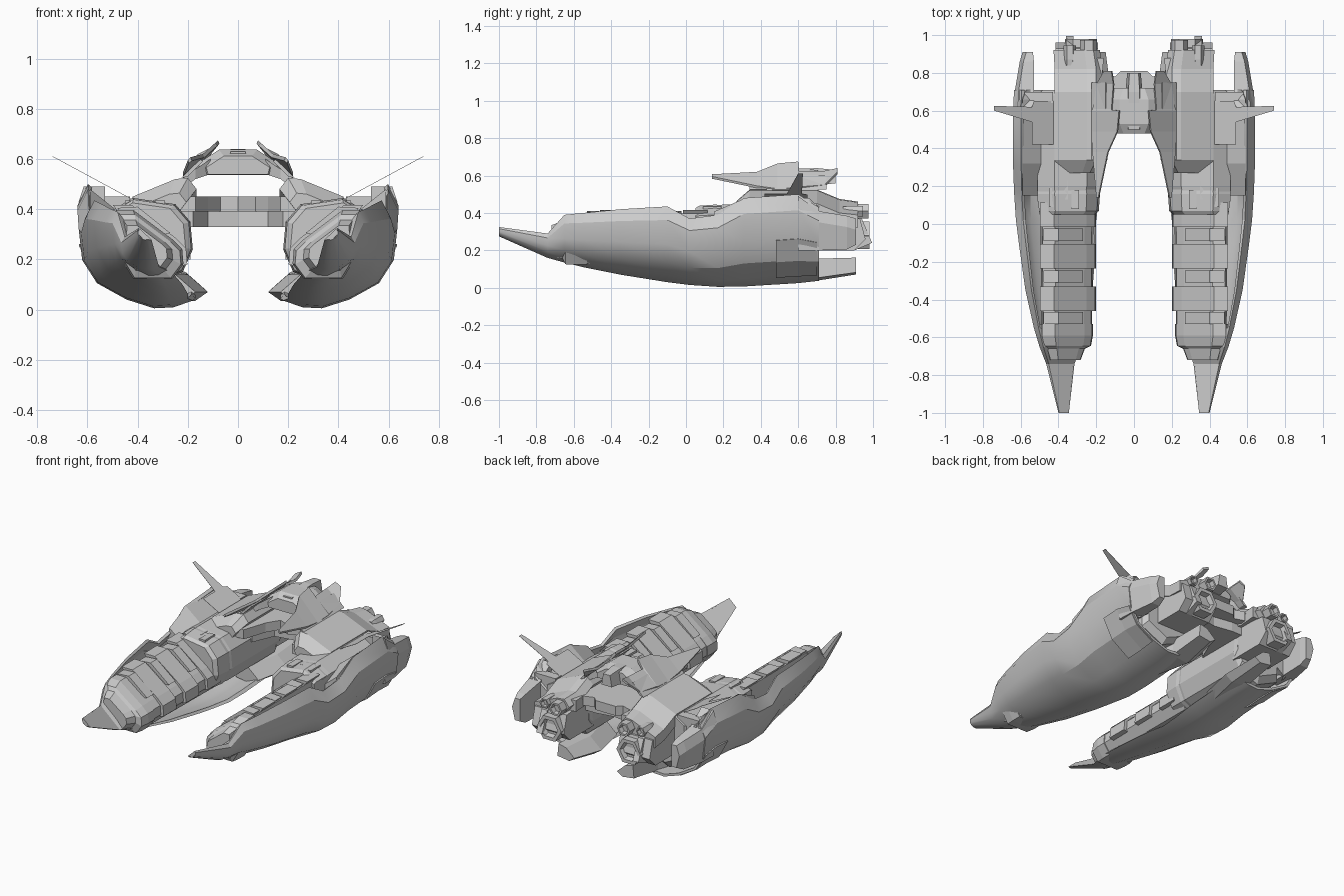
import bpy, bmesh, math


def finish(bm, name, mirror=True, smooth=False):
    bmesh.ops.recalc_face_normals(bm, faces=bm.faces)
    me = bpy.data.meshes.new(name)
    bm.to_mesh(me)
    bm.free()
    ob = bpy.data.objects.new(name, me)
    bpy.context.collection.objects.link(ob)
    if mirror:
        ob.modifiers.new("Mirror", "MIRROR")
    if smooth:
        bpy.ops.object.select_all(action='DESELECT')
        ob.select_set(True)
        bpy.context.view_layer.objects.active = ob
        bpy.ops.object.shade_smooth_by_angle(angle=math.radians(28))
    return ob


def loft(name, rings, mirror=True, smooth=False):
    """Skin a list of closed rings of 3D points and cap both ends."""
    bm = bmesh.new()
    vs = [[bm.verts.new(p) for p in r] for r in rings]
    n = len(vs[0])
    for a, b in zip(vs, vs[1:]):
        for i in range(n):
            j = (i + 1) % n
            bm.faces.new((a[i], a[j], b[j], b[i]))
    bm.faces.new(vs[0])
    bm.faces.new(vs[-1][::-1])
    return finish(bm, name, mirror, smooth)


def along_y(name, sec, stations, mirror=True, pivot=(0.34, 0.28)):
    """Loft an xz section; stations are (y, scale, dx, dz)."""
    px, pz = pivot
    loft(name, [[(px + (x - px) * s + dx, y, pz + (z - pz) * s + dz) for x, z in sec]
                for y, s, dx, dz in stations], mirror)


def box(name, x0, x1, y0, y1, z0, z1, mirror=True):
    along_y(name, [(x0, z0), (x1, z0), (x1, z1), (x0, z1)],
            [(y0, 1, 0, 0), (y1, 1, 0, 0)], mirror)


def side_prism(name, pts, x0, x1, mirror=True):
    loft(name, [[(x, y, z) for y, z in pts] for x in (x0, x1)], mirror)


def plan_prism(name, pts, z0, z1, mirror=True):
    loft(name, [[(x, y, z) for x, y in pts] for z in (z0, z1)], mirror)


# Curved outer hull shells: normalised section swept through stations (y, x in, x out, z low, z high)
OUT = [(.91, 1), (1, .82), (.97, .5), (.84, .26), (.58, .09), (.34, 0), (.17, .01), (0, .08)]
ST = [(-1, .345, .4, .275, .325), (-.74, .315, .465, .16, .29), (-.65, .28, .5, .135, .39),
      (-.55, .25, .53, .11, .40), (-.35, .22, .575, .07, .42), (-.1, .2, .61, .03, .435),
      (.02, .2, .625, .015, .37), (.17, .18, .635, .005, .39), (.31, .17, .64, .007, .48),
      (.6, .17, .64, .025, .5), (.71, .19, .635, .037, .43)]


def shell_point(st, u, v, k=1):
    y, xi, xo, zb, zt = st
    u, v = .45 + (u - .45) * k, .6 + (v - .6) * k
    return (xi + u * (xo - xi), y, zb + v * (zt - zb))


loft("outer_shell", [[shell_point(s, u, v) for u, v in OUT] +
                     [shell_point(s, u, v, .93) for u, v in OUT[::-1]] for s in ST], smooth=True)
# Solid nose deck filling the front of the shell
loft("nose_deck", [[shell_point(s, u, v, .97) for u, v in (OUT[0], OUT[2], OUT[4], OUT[7])] for s in ST[:4]])

# Raised hatch on the outside of each shell
hatch = [(.48, .17, .64, .018, .49), (.6, .17, .64, .025, .5), (.7, .19, .635, .036, .45)]
loft("shell_hatch", [[shell_point(s, u, v, 1.03) for u, v in OUT[2:5]] +
                     [shell_point(s, u, v, .97) for u, v in OUT[4:1:-1]] for s in hatch])

# Tail fin continuing the shell, and lower keel tail
loft("tail_fin", [[(x0, y, z1), (x1 - .02, y, z1), (x1, y, z1 - .06), (x1 - .02, y, z0), (x0, y, z0)]
                  for y, x0, x1, z0, z1 in ((.6, .53, .635, .2, .49), (.71, .53, .63, .2, .41),
                                            (.86, .53, .605, .205, .385), (.91, .535, .59, .23, .37))])
along_y("keel_tail", [(.12, .07), (.2, .14), (.27, .155), (.28, .05), (.17, .035)],
        [(.45, 1, .05, 0), (.68, 1, 0, 0), (.91, .75, 0, .025)], pivot=(.24, .08))

# Tilted inner barrel with collar and nose taper
BAR = [(.49, .40), (.42, .40), (.26, .28), (.22, .24), (.215, .18), (.26, .12), (.42, .12), (.5, .25)]
along_y("inner_barrel", BAR, [(-.56, .94, 0, 0), (.15, .98, 0, 0)])
along_y("barrel_collar", BAR, [(-.72, .58, .015, -.015), (-.66, .72, .01, -.01), (-.645, .9, 0, -.01),
                               (-.59, .98, 0, 0), (-.53, .98, 0, 0)])

# Ribs wrapped over the barrel, with blocky deck plates and narrow rails between
RIB = BAR[:5] + [(.26, .17), (.42, .3)]
for i, y in enumerate((-.395, -.17, .05)):
    along_y(f"barrel_rib_{i}", RIB, [(y - .065, 1.08, 0, .005), (y + .065, 1.08, 0, .005)], pivot=(.38, .25))
for i, y in enumerate((-.5, -.28, -.06)):
    along_y(f"deck_plate_{i}", [(.48, .405), (.40, .41), (.27, .305), (.42, .28)],
            [(y - .03, 1, 0, 0), (y + .035, 1, 0, 0)])

# Rear hull body with stepped front collar
BODY = [(.18, .24), (.19, .35), (.25, .42), (.42, .445), (.51, .39), (.51, .16), (.36, .09), (.22, .15)]
along_y("rear_body", BODY, [(.12, .94, .01, 0), (.2, 1, 0, 0), (.68, 1, 0, 0), (.71, .9, -.01, .02)])
along_y("body_collar", BODY, [(.05, .88, .01, 0), (.07, .96, 0, 0), (.16, 1, 0, 0), (.19, .97, 0, 0)])
for i, (x, y) in enumerate(((.29, .08), (.35, .13), (.41, .09))):
    box(f"deck_fitting_{i}", x, x + .04, y, y + .1, .38, .435)

# Upper decks that rise inward to carry the bridge, running back over the engines
along_y("upper_deck", [(.2, .525), (.165, .48), (.24, .38), (.42, .38), (.42, .45), (.25, .52)],
        [(.27, .8, .01, -.04), (.34, 1, 0, 0), (.7, 1, 0, 0), (.82, 1, 0, -.05), (.92, .96, .01, -.06)],
        pivot=(.32, .42))
plan_prism("deck_shoulder", [(.25, .6), (.14, .6), (.14, .7), (.17, .76), (.16, .88), (.25, .88)], .38, .45)

# Filler pods between body and shell
along_y("side_pod", [(.59, .48), (.49, .40), (.44, .3), (.56, .2), (.61, .33)],
        [(.15, .85, .01, -.05), (.32, 1, 0, 0), (.66, 1, 0, 0), (.71, .85, -.01, -.03)], pivot=(.52, .33))
box("pod_end_block", .43, .58, .64, .7, .33, .45)

# Thin wing plates and winglets in one tilted plane
WING = [(.41, .42), (.54, .42), (.54, .54), (.74, .6), (.74, .625), (.54, .62), (.53, .65), (.41, .65)]
loft("winglet", [[(x, y, .61 - (.74 - x) * .54 + t) for x, y in WING] for t in (0, .002)])

# Engines: hexagonal nozzles on a tapered block
side_prism("engine_block", [(.66, .4), (.93, .37), (.96, .26), (.9, .2), (.66, .2)], .19, .415)
side_prism("engine_point", [(.7, .4), (.94, .37), (.995, .24), (.9, .2), (.7, .22)], .32, .36)


def nozzle(name, x, z, r, y0, y1, n=6):
    def ring(rr, y):
        return [(x + rr * math.cos(2 * math.pi * k / n), y, z + rr * math.sin(2 * math.pi * k / n)) for k in range(n)]
    loft(name, [ring(r * .85, y0), ring(r, y0 + .03), ring(r, y1), ring(r * .72, y1), ring(r * .6, y1 - .03)])


nozzle("main_nozzle", .28, .28, .085, .88, .98)
nozzle("upper_nozzle", .24, .41, .045, .84, .975)
nozzle("small_nozzle", .34, .41, .032, .84, .945)

# Cross beams joining both hulls, with an arched front edge
plan_prism("rear_cross_beam", [(0, .5), (.07, .53), (.12, .45), (.17, .3), (.24, .3), (.26, .8), (.16, .8),
                               (.1, .78), (.07, .81), (0, .81)], .39, .45)
plan_prism("lower_cross_beam", [(0, .56), (.12, .54), (.18, .4), (.25, .4), (.25, .74), (.12, .74), (0, .72)], .33, .395)

# Angled struts holding the command bridge
loft("bridge_strut", [[(.3, .4, .42), (.3, .72, .42), (.3, .72, .46), (.3, .4, .46)],
                      [(.17, .45, .52), (.17, .7, .52), (.17, .7, .56), (.17, .45, .56)],
                      [(.11, .5, .54), (.11, .68, .54), (.11, .68, .6), (.11, .5, .6)]])

# Command bridge in the middle
HEAD = [(.08, .64), (.18, .575), (.17, .535), (.05, .535), (-.05, .535), (-.17, .535), (-.18, .575), (-.08, .64)]
along_y("command_bridge", HEAD, [(.48, .7, 0, -.01), (.53, .95, 0, 0), (.66, .95, 0, 0), (.72, .7, 0, 0)],
        False, (0, .58))
along_y("bridge_spine", [(.03, .63), (.045, .54), (-.045, .54), (-.03, .63)],
        [(.5, 1, 0, 0), (.7, 1, 0, .01), (.8, .8, 0, .01)], False, (0, .58))

# Swept canopy fins on both sides of the bridge
FIN = [(.14, .2, .595, .19, .607), (.38, .22, .545, .14, .62), (.49, .22, .53, .09, .665), (.6, .22, .535, .08, .675),
       (.605, .22, .54, .12, .625), (.74, .2, .55, .11, .625), (.81, .16, .62, .12, .64)]
loft("canopy_fin", [[(xo, y, zo), (xo - .004, y, zo - .012), (xi - .006, y, zi - .014), (xi, y, zi)]
                    for y, xo, zo, xi, zi in FIN])
loft("lower_fin", [[(.2, y, .53), (.225, y, .525), (.15, y, .6), (.14, y, .59)] for y in (.34, .75)])
